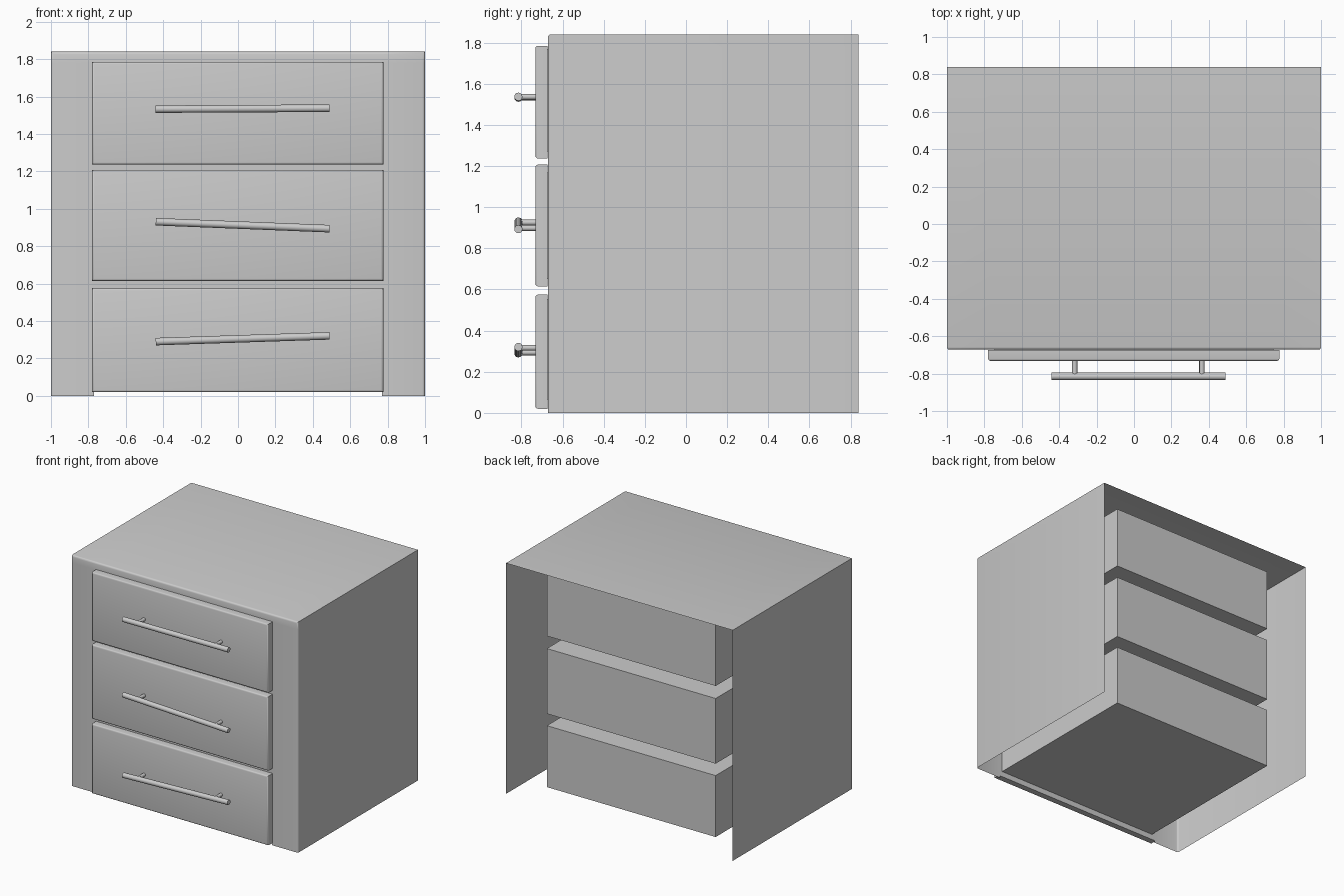
import bpy, bmesh, math
from mathutils import Matrix, Vector

if "Cube" in bpy.data.objects:
    bpy.data.objects.remove(bpy.data.objects["Cube"])


def finish(bm, name, smooth=True):
    mesh = bpy.data.meshes.new(name)
    bm.to_mesh(mesh)
    bm.free()
    ob = bpy.data.objects.new(name, mesh)
    bpy.context.collection.objects.link(ob)
    if smooth:
        bpy.ops.object.select_all(action='DESELECT')
        ob.select_set(True)
        bpy.context.view_layer.objects.active = ob
        bpy.ops.object.shade_smooth_by_angle(angle=math.radians(35))
    return ob


def box_bm(lo, hi):
    bm = bmesh.new()
    lo, hi = Vector(lo), Vector(hi)
    size = hi - lo
    bmesh.ops.create_cube(bm, size=1, matrix=Matrix.Translation((lo + hi) / 2)
                          @ Matrix.Diagonal((*size, 1)))
    return bm


def rod(bm, a, b, r, sides=12):
    a, b = Vector(a), Vector(b)
    d = b - a
    rot = d.to_track_quat('Z', 'Y').to_matrix().to_4x4()
    bmesh.ops.create_cone(bm, cap_ends=True, segments=sides, radius1=r, radius2=r,
                          depth=d.length, matrix=Matrix.Translation((a + b) / 2) @ rot)


FRONT, BACK = -0.672, 0.84
# front panel z range, drawer box z range, handle centre height and tilt
DRAWERS = {
    "bottom": ((0.02, 0.575), (0.065, 0.555), 0.305, 1.9),
    "middle": ((0.615, 1.207), (0.65, 1.17), 0.912, -2.3),
    "top": ((1.237, 1.785), (1.27, 1.77), 1.535, 0.3),
}

# Cabinet shell: thin sheets, open at the back and underneath
bm = box_bm((-1, FRONT, 0), (1, BACK, 1.84))
bm.normal_update()
bmesh.ops.delete(bm, geom=[f for f in bm.faces if f.normal.y > 0.9 or f.normal.z < -0.9],
                 context='FACES')
edges = [e for e in bm.edges if len(e.link_faces) == 2
         and all(abs(v.co.y - FRONT) < 1e-4 for v in e.verts)]
bmesh.ops.bevel(bm, geom=edges, offset=0.014, segments=3, profile=0.5, affect='EDGES')
# Openings in the front sheet, leaving stiles and rails
cuts = [((x, 0, 0), (1, 0, 0)) for x in (-0.77, 0.77)]
for _, (z0, z1), _, _ in DRAWERS.values():
    cuts += [((0, 0, z), (0, 0, 1)) for z in (z0 - 0.01, z1 + 0.01)]
for co, no in cuts:
    bmesh.ops.bisect_plane(bm, geom=bm.verts[:] + bm.edges[:] + bm.faces[:],
                           plane_co=co, plane_no=no)
holes = []
for f in bm.faces:
    c = f.calc_center_median()
    if abs(c.y - FRONT) < 1e-3 and abs(c.x) < 0.7:
        if c.z < 0.055 or any(b[0] < c.z < b[1] for _, b, _, _ in DRAWERS.values()):
            holes.append(f)
bmesh.ops.delete(bm, geom=holes, context='FACES')
finish(bm, "cabinet_shell")

for name, ((p0, p1), (b0, b1), hz, tilt) in DRAWERS.items():
    # Drawer body
    finish(box_bm((-0.745, -0.68, b0), (0.745, 0.69, b1)), name + "_drawer_box", False)

    # Drawer front with softened edges
    bm = box_bm((-0.78, -0.732, p0), (0.777, -0.674, p1))
    bm.normal_update()
    edges = [e for e in bm.edges if any(f.normal.y < -0.9 for f in e.link_faces)]
    bmesh.ops.bevel(bm, geom=edges, offset=0.012, segments=3, profile=0.5, affect='EDGES')
    finish(bm, name + "_drawer_front")

    # Bar handle on two posts, slightly tilted
    bm = bmesh.new()
    rod(bm, (-0.465, -0.815, 0), (0.465, -0.815, 0), 0.02)
    for x in (-0.342, 0.338):
        rod(bm, (x, -0.725, 0), (x, -0.812, 0), 0.014)
    bm.transform(Matrix.Translation((0.025, 0, hz))
                 @ Matrix.Rotation(math.radians(-tilt), 4, 'Y'))
    finish(bm, name + "_handle")
